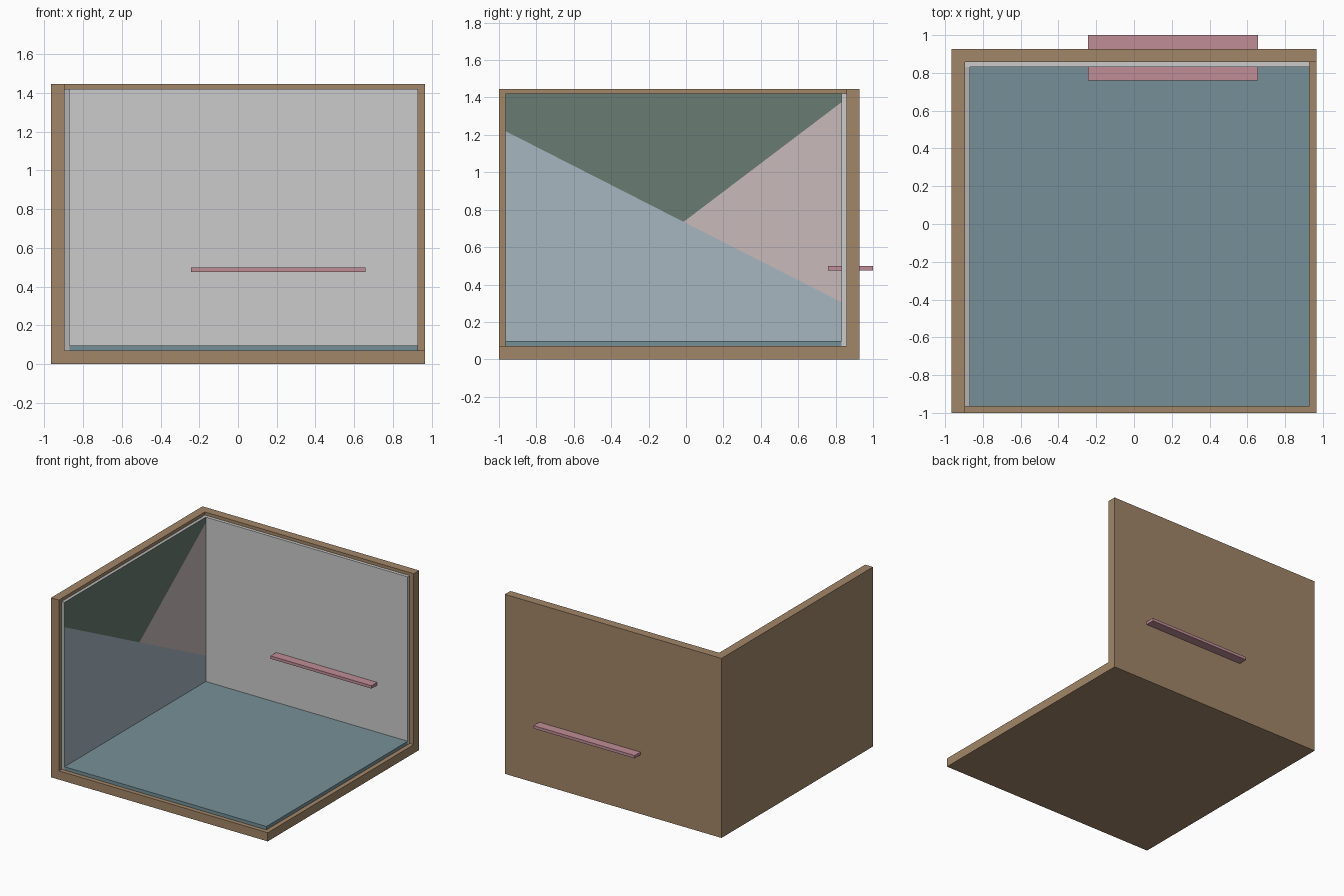
import bpy
import bmesh

if "Cube" in bpy.data.objects:
    bpy.data.objects.remove(bpy.data.objects["Cube"])


def material(name, rgb):
    m = bpy.data.materials.new(name)
    m.diffuse_color = (*rgb, 1)
    m.use_nodes = True
    m.node_tree.nodes["Principled BSDF"].inputs["Base Color"].default_value = m.diffuse_color
    return m


def box(name, x, y, z, mat=None):
    """Axis-aligned box from (min, max) pairs."""
    bpy.ops.mesh.primitive_cube_add(size=1)
    o = bpy.context.object
    o.name = name
    for v in o.data.vertices:
        v.co = [r[0] if c < 0 else r[1] for c, r in zip(v.co, (x, y, z))]
    if mat:
        o.data.materials.append(mat)
    return o


wood = material("wood", (0.36, 0.24, 0.14))
teal = material("teal", (0.18, 0.28, 0.31))
rose = material("rose", (0.53, 0.27, 0.31))
grey = material("plain", (0.45, 0.45, 0.45))
green = material("dark_green", (0.14, 0.20, 0.17))
blue = material("pale_blue", (0.39, 0.47, 0.53))
pink = material("pale_pink", (0.58, 0.49, 0.49))

# Outer shell: solid block with the room cut out, leaving floor and two walls
shell = box("room_shell", (-0.965, 0.965), (-1, 0.927), (0, 1.445), wood)
cutter = box("room_cutter", (-0.895, 2), (-2, 0.857), (0.07, 3))
mod = shell.modifiers.new("room", "BOOLEAN")
mod.operation = "DIFFERENCE"
mod.solver = "EXACT"
mod.object = cutter
bpy.context.view_layer.objects.active = shell
bpy.ops.object.modifier_apply(modifier="room")
bpy.data.objects.remove(cutter)

# Inner linings and shelf
box("floor_covering", (-0.869, 0.929), (-0.965, 0.832), (0.07, 0.097), teal)
box("back_wall_panel", (-0.895, 0.929), (0.832, 0.857), (0.07, 1.42))
box("shelf", (-0.243, 0.657), (0.76, 1.0), (0.475, 0.498), rose)

# Left wall panel: plain edges, inner face painted in three fields
outline = [(-0.965, 0.07), (0.832, 0.07), (0.832, 0.305), (0.832, 1.375),
           (0.832, 1.42), (-0.965, 1.42), (-0.965, 1.22)]
bm = bmesh.new()
front = [bm.verts.new((-0.869, y, z)) for y, z in outline]
back = [bm.verts.new((-0.895, y, z)) for y, z in outline]
centre = bm.verts.new((-0.869, -0.013, 0.735))
for slot, ids in ((1, (0, 1, 2, None, 6)), (2, (2, 3, None)),
                  (3, (3, 4, 5, 6, None))):
    face = bm.faces.new([centre if i is None else front[i] for i in ids])
    face.material_index = slot
n = len(outline)
for i in range(n):
    j = (i + 1) % n
    bm.faces.new((front[j], front[i], back[i], back[j]))
bm.faces.new(back[::-1])
bmesh.ops.recalc_face_normals(bm, faces=bm.faces)
mesh = bpy.data.meshes.new("painted_wall_panel")
bm.to_mesh(mesh)
bm.free()
for m in (grey, blue, pink, green):
    mesh.materials.append(m)
panel = bpy.data.objects.new("painted_wall_panel", mesh)
bpy.context.collection.objects.link(panel)
